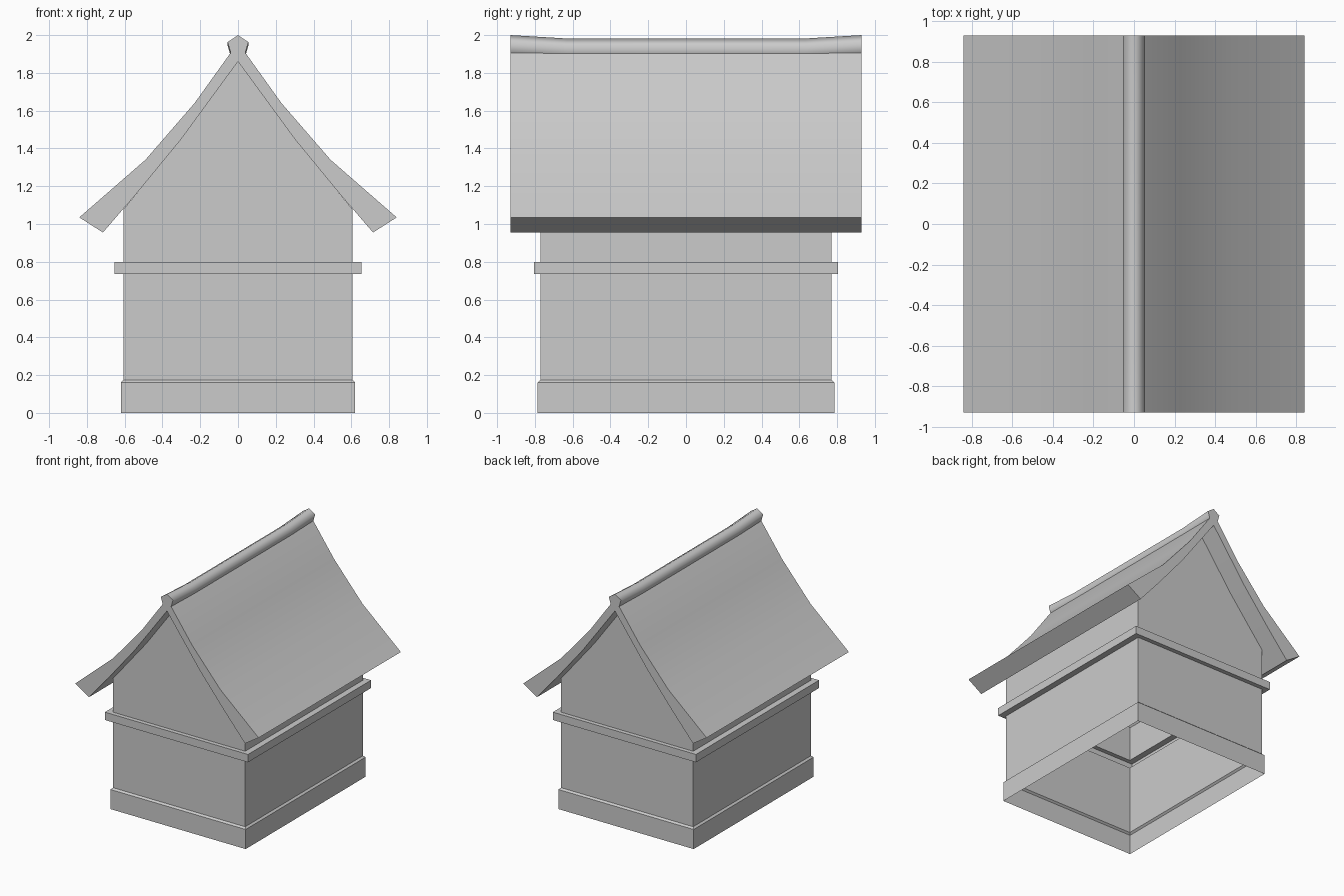
import bpy, bmesh, math

cube = bpy.data.objects.get("Cube")
if cube:
    bpy.data.objects.remove(cube, do_unlink=True)

grey = bpy.data.materials.new("light_grey")
grey.use_nodes = True
color = (0.6, 0.6, 0.6, 1)
grey.diffuse_color = color
grey.node_tree.nodes["Principled BSDF"].inputs["Base Color"].default_value = color


def finish(bm, name, angle=None):
    bmesh.ops.recalc_face_normals(bm, faces=bm.faces[:])
    mesh = bpy.data.meshes.new(name)
    bm.to_mesh(mesh)
    bm.free()
    obj = bpy.data.objects.new(name, mesh)
    bpy.context.collection.objects.link(obj)
    mesh.materials.append(grey)
    if angle:
        bpy.ops.object.select_all(action='DESELECT')
        obj.select_set(True)
        bpy.context.view_layer.objects.active = obj
        bpy.ops.object.shade_smooth_by_angle(angle=math.radians(angle))
    return obj


def bridge(bm, a, b):
    n = len(a)
    for i in range(n):
        j = (i + 1) % n
        bm.faces.new((a[i], a[j], b[j], b[i]))


def loft(name, profile, stations, angle):
    """Closed x-z profile carried along y; each station is (y, lift)."""
    bm = bmesh.new()
    loops = [[bm.verts.new((x, y, z + lift)) for x, z in profile]
             for y, lift in stations]
    for a, b in zip(loops, loops[1:]):
        bridge(bm, a, b)
    bm.faces.new(loops[0])
    bm.faces.new(loops[-1])
    return finish(bm, name, angle)


def mirrored(half):
    """Complete a profile that starts and ends on the centre line."""
    return half + [(-x, z) for x, z in reversed(half[1:-1])]


# Roof underside from apex to eave, and its outer surface from eave to ridge
under = [(0, 1.86), (0.30, 1.45), (0.53, 1.17), (0.715, 0.955)]
outer = [(0.84, 1.035), (0.49, 1.34), (0.23, 1.64), (0.04, 1.905), (0, 1.94)]

# Hollow walls: plinth, wall, raised band, then gables under the roof
hx, hy, eave = 0.605, 0.77, 1.08
bm = bmesh.new()
sections = [(0.62, 0.785, 0), (0.62, 0.785, 0.162), (hx, hy, 0.175),
            (hx, hy, 0.735), (0.655, 0.805, 0.735), (0.655, 0.805, 0.8),
            (hx, hy, 0.8)]
rings = [[bm.verts.new((sx * x, sy * y, z))
          for sx, sy in ((-1, -1), (1, -1), (1, 1), (-1, 1))]
         for x, y, z in sections]
for a, b in zip(rings, rings[1:]):
    bridge(bm, a, b)

# Gable outline runs from the right wall top over the apex to the left one
slope = [(hx, eave), under[2], under[1], under[0]]
gable = slope + [(-x, z) for x, z in reversed(slope[:-1])]
top = rings[-1]
front = [bm.verts.new((x, -hy, z)) for x, z in gable]
back = [bm.verts.new((x, hy, z)) for x, z in gable]
bm.faces.new([top[0], top[1]] + front)
bm.faces.new([top[3], top[2]] + back)
bm.faces.new((top[1], top[2], back[0], front[0]))
bm.faces.new((top[3], top[0], front[-1], back[-1]))
finish(bm, "walls")

# Curved roof slab
loft("roof", mirrored(under + outer), [(-0.93, 0), (0.93, 0)], 30)

# Ridge cap, raised at both ends
cap = mirrored([(0, 1.87), (0.038, 1.905), (0.055, 1.963), (0, 2.0)])
loft("ridge_cap", cap,
     [(-0.93, 0), (-0.63, -0.018), (0.63, -0.018), (0.93, 0)], 80)
